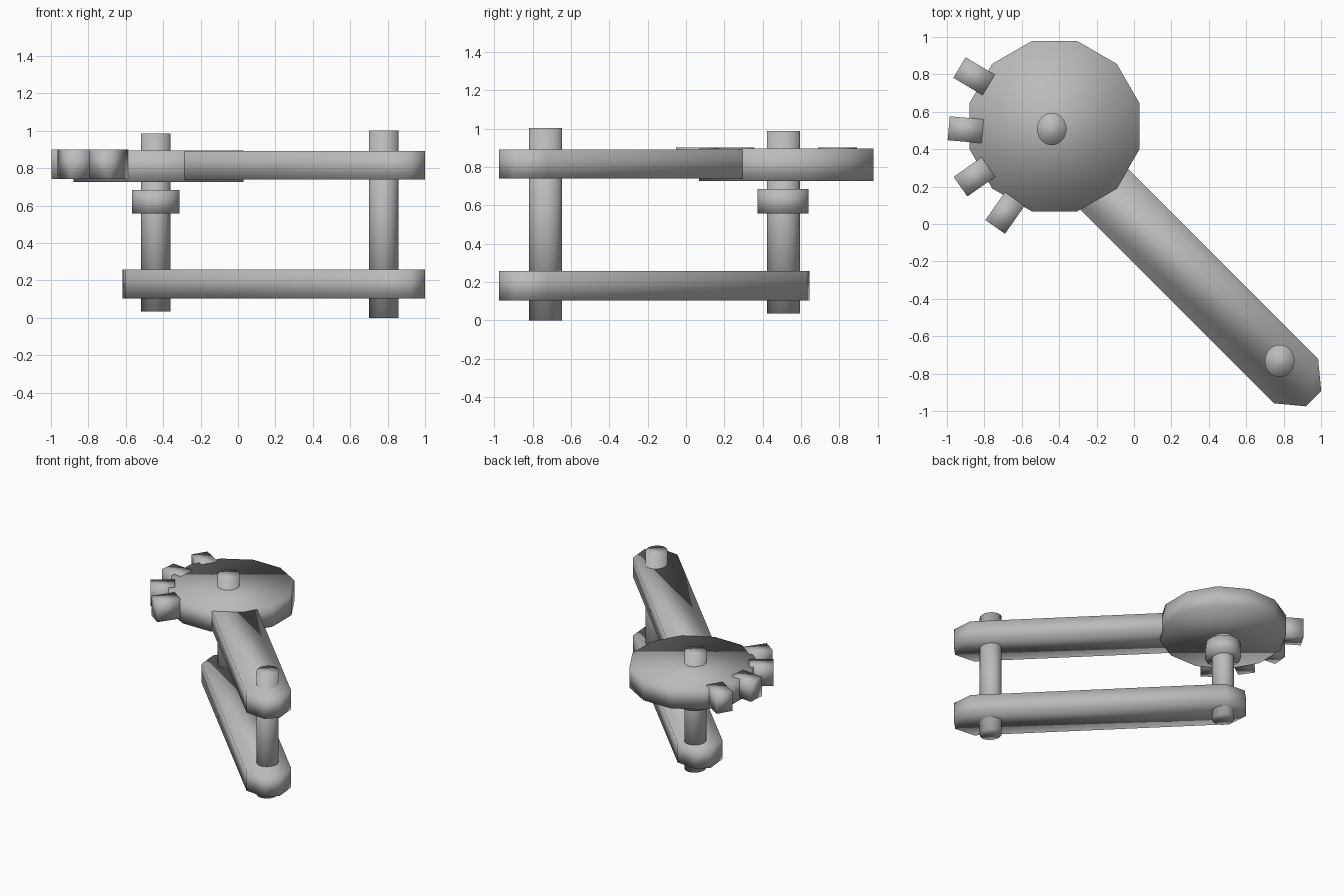
import bpy, bmesh, math

cube = bpy.data.objects.get("Cube")
if cube:
    bpy.data.objects.remove(cube, do_unlink=True)

# Single grey finish
grey = bpy.data.materials.new("plain_grey")
grey.use_nodes = True
GREY = (0.5, 0.5, 0.5, 1)
grey.diffuse_color = GREY
grey.node_tree.nodes["Principled BSDF"].inputs["Base Color"].default_value = GREY


def prism(name, outline, z0, z1, loc, angle=0):
    """Extrude a flat outline from z0 to z1, smooth shaded all over."""
    bm = bmesh.new()
    base = bm.faces.new([bm.verts.new((x, y, z0)) for x, y in outline])
    top = bmesh.ops.extrude_face_region(bm, geom=[base], use_keep_orig=True)["geom"]
    for v in top:
        if isinstance(v, bmesh.types.BMVert):
            v.co.z = z1
    bmesh.ops.recalc_face_normals(bm, faces=bm.faces)
    for f in bm.faces:
        f.smooth = True
    mesh = bpy.data.meshes.new(name)
    bm.to_mesh(mesh)
    bm.free()
    mesh.materials.append(grey)
    ob = bpy.data.objects.new(name, mesh)
    bpy.context.collection.objects.link(ob)
    ob.location = (*loc, 0)
    ob.rotation_euler.z = math.radians(angle)


def ring(sides, rx, ry):
    """Polygon with flat sides facing the axes."""
    step = math.tau / sides
    return [(rx * math.cos((i + 0.5) * step), ry * math.sin((i + 0.5) * step))
            for i in range(sides)]


def mirrored(quarter):
    """Full outline from the points of its first quadrant."""
    half = quarter + [(-x, y) for x, y in reversed(quarter)]
    return half + [(-x, -y) for x, y in half]


# Two parallel arms with chamfered ends
arm = mirrored([(1.087, 0.057), (0.954, 0.167)])
for name, z0, z1 in (("lower_arm", 0.103, 0.258), ("upper_arm", 0.739, 0.891)):
    prism(name, arm, z0, z1, (0.192, -0.166), -45)

# Pins through the arms
pin = ring(32, 0.079, 0.086)
prism("disc_pin", pin, 0.034, 0.986, (-0.44, 0.508))
prism("end_pin", pin, 0, 1.003, (0.779, -0.732))

# Collar under the disc
prism("collar", ring(12, 0.131, 0.137), 0.557, 0.685, (-0.44, 0.506))

# Twelve-sided disc
prism("disc", ring(12, 0.471, 0.471), 0.726, 0.895, (-0.425, 0.523))

# Teeth along one side of the disc
tooth = mirrored([(0.091, 0.064)])
for i, (x, y, a) in enumerate([(-0.855, 0.79, -31), (-0.9, 0.504, -5),
                               (-0.853, 0.252, 35), (-0.69, 0.059, 55)]):
    prism(f"tooth_{i + 1}", tooth, 0.743, 0.901, (x, y), a)
